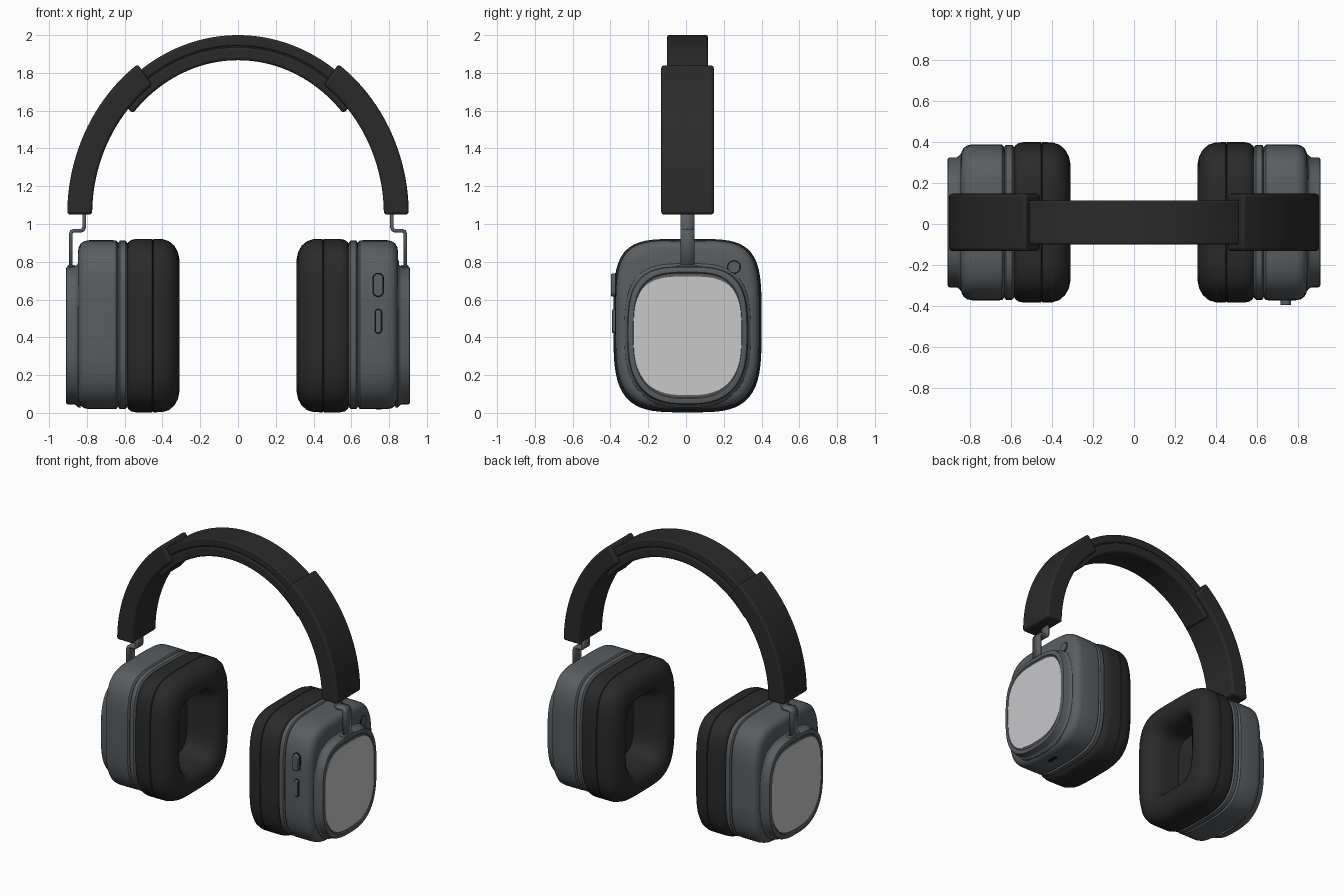
import bpy, bmesh
from math import sin, cos, pi, radians
from mathutils import Matrix, Vector

cube = bpy.data.objects.get("Cube")
if cube:
    bpy.data.objects.remove(cube, do_unlink=True)

YC = 0.008  # depth centre shared by all parts


def material(name, color, rough):
    m = bpy.data.materials.new(name)
    m.use_nodes = True
    m.diffuse_color = (*color, 1)
    node = m.node_tree.nodes["Principled BSDF"]
    node.inputs["Base Color"].default_value = (*color, 1)
    node.inputs["Roughness"].default_value = rough
    return m


BLACK = material("soft black", (0.023, 0.023, 0.023), 0.7)
GREY = material("slate grey", (0.10, 0.112, 0.12), 0.5)
LIGHT = material("light silver", (0.58, 0.58, 0.59), 0.5)
DARK = material("port black", (0.008, 0.008, 0.008), 0.8)


def finish(name, bm, mat, bevel=0, angle=35):
    """Turn a bmesh into a named object with smooth shading and optional bevel."""
    bmesh.ops.recalc_face_normals(bm, faces=bm.faces)
    me = bpy.data.meshes.new(name)
    bm.to_mesh(me)
    bm.free()
    me.materials.append(mat)
    me.shade_smooth()
    me.set_sharp_from_angle(angle=radians(angle))
    ob = bpy.data.objects.new(name, me)
    bpy.context.collection.objects.link(ob)
    if bevel:
        mod = ob.modifiers.new("round_edges", "BEVEL")
        mod.width = bevel
        mod.segments = 3
        mod.limit_method = "ANGLE"
        mod.angle_limit = radians(40)
    return ob


def skin(bm, loops):
    """Bridge successive closed loops and cap both ends."""
    n = len(loops[0])
    for a, b in zip(loops, loops[1:]):
        for i in range(n):
            bm.faces.new((a[i], a[(i + 1) % n], b[(i + 1) % n], b[i]))
    bm.faces.new(loops[0])
    bm.faces.new(loops[-1])


def loft(name, rings, hy, hz, zc, power, mat, side, n=96):
    """Rounded-square sections stacked along x; each ring is (x, inset)."""
    bm = bmesh.new()
    loops = []
    for x, inset in rings:
        loop = []
        for i in range(n):
            t = 2 * pi * i / n
            c, s = cos(t), sin(t)
            p = power + 0.3 if s > 0 else power - 0.3
            r = (abs(c) ** p + abs(s) ** p) ** (-1 / p)
            loop.append(bm.verts.new((side * x, YC + (hy - inset) * r * c,
                                      zc + (hz - inset) * r * s)))
        loops.append(loop)
    skin(bm, loops)
    return finish(name, bm, mat)


def arch(name, start, end, outer, inner, half_width, mat, bevel, steps=40):
    """Rectangular section swept along an elliptical arc; outer/inner are (rx, rz)."""
    bm = bmesh.new()
    loops = []
    for i in range(steps + 1):
        t = radians(start + (end - start) * i / steps)
        loops.append([bm.verts.new((rx * cos(t), YC + y, 1.05 + rz * sin(t)))
                      for (rx, rz), y in ((outer, -half_width), (outer, half_width),
                                          (inner, half_width), (inner, -half_width))])
    skin(bm, loops)
    return finish(name, bm, mat, bevel)


def pill(name, loc, rot, radius, half_len, depth, mat, bevel=0):
    """Capsule-shaped plate, long along local y and thick along local z."""
    bm = bmesh.new()
    outline = []
    for i in range(32):
        t = 2 * pi * (i + 0.5) / 32
        shift = half_len if sin(t) > 0 else -half_len
        outline.append((radius * cos(t), radius * sin(t) + shift))
    skin(bm, [[bm.verts.new((x, y, z)) for x, y in outline]
              for z in (-depth / 2, depth / 2)])
    ob = finish(name, bm, mat, bevel)
    ob.location = loc
    ob.rotation_euler = rot
    return ob


def box(name, center, size, mat, bevel):
    bm = bmesh.new()
    bmesh.ops.create_cube(bm, size=1, matrix=Matrix.Translation(Vector(center))
                          @ Matrix.Diagonal((*size, 1)))
    return finish(name, bm, mat, bevel)


# Headband: outer strip, inner pad and the two end sleeves
arch("headband_strip", 41, 139, (0.87, 0.95), (0.812, 0.892), 0.108, BLACK, 0.01, 72)
arch("headband_core", 41, 139, (0.83, 0.91), (0.76, 0.84), 0.1, BLACK, 0, 72)
arch("headband_pad", 41, 139, (0.807, 0.887), (0.737, 0.817), 0.108, BLACK, 0.014, 72)

for side, label in ((1, "left"), (-1, "right")):
    a, b = (0, 54) if side > 0 else (126, 180)
    arch(label + "_sleeve", a, b, (0.904, 0.984), (0.772, 0.849), 0.14, BLACK, 0.016)

    # Cranked metal arm between the sleeve and the cup
    bm = bmesh.new()
    path = ((0.814, 1.08), (0.814, 0.985), (0.819, 0.971), (0.83, 0.965),
            (0.868, 0.965), (0.881, 0.96), (0.886, 0.945), (0.886, 0.74))
    rows = [[bm.verts.new((side * x, YC + y, z)) for y in (-0.037, 0.037)] for x, z in path]
    for p, q in zip(rows, rows[1:]):
        bm.faces.new((p[0], p[1], q[1], q[0]))
    arm = finish(label + "_arm", bm, GREY)
    solid = arm.modifiers.new("thickness", "SOLIDIFY")
    solid.thickness = 0.02
    solid.offset = 0
    box(label + "_arm_socket", (side * 0.882, YC, 0.771), (0.04, 0.11, 0.024), GREY, 0.006)

    # Padded ear cushion with a seam and a deep opening
    loft(label + "_cushion",
         ((0.59, 0.04), (0.582, 0.018), (0.565, 0.005), (0.54, 0), (0.455, 0),
          (0.451, 0.006), (0.447, 0), (0.40, 0.001), (0.365, 0.012), (0.337, 0.036),
          (0.318, 0.07), (0.31, 0.11), (0.316, 0.145), (0.335, 0.172),
          (0.37, 0.193), (0.43, 0.205), (0.55, 0.21)),
         0.392, 0.459, 0.462, 4, BLACK, side)

    # Spacer ring and cup shell
    loft(label + "_spacer_ring",
         ((0.58, 0.03), (0.588, 0.012), (0.596, 0.003), (0.626, 0.003),
          (0.633, 0.012), (0.637, 0.03)),
         0.382, 0.449, 0.466, 4, GREY, side)
    loft(label + "_cup_shell",
         ((0.63, 0.03), (0.635, 0.012), (0.645, 0.001), (0.66, 0), (0.79, 0),
          (0.815, 0.005), (0.833, 0.018), (0.843, 0.036), (0.847, 0.06)),
         0.381, 0.447, 0.467, 4, GREY, side)

    # Flared outer rim holding the light plate
    loft(label + "_outer_rim",
         ((0.835, -0.018), (0.848, -0.015), (0.856, -0.006), (0.866, 0), (0.90, 0),
          (0.908, 0.004), (0.911, 0.011), (0.911, 0.03), (0.905, 0.036)),
         0.318, 0.365, 0.41, 3, GREY, side)
    loft(label + "_outer_plate", ((0.902, 0), (0.909, 0)),
         0.288, 0.314, 0.408, 3, LIGHT, side)

# Controls on the front of the left cup
front = (pi / 2, 0, 0)
for name, x, z, radius, half_len, y in (("large_button", 0.742, 0.677, 0.026, 0.034, -0.383),
                                        ("small_button", 0.743, 0.485, 0.016, 0.046, -0.377)):
    pill(name + "_gap", (x, -0.372, z), front, radius + 0.005, half_len, 0.006, DARK)
    pill(name, (x, y, z), front, radius, half_len, 0.028, GREY, 0.005)

# Microphone disc on the left cup face and port slot underneath
outward = (0, pi / 2, 0)
pill("microphone_gap", (0.846, 0.254, 0.772), outward, 0.037, 0, 0.006, DARK)
pill("microphone_disc", (0.847, 0.254, 0.772), outward, 0.032, 0, 0.012, GREY, 0.003)
pill("charging_port", (0.745, YC, 0.02), (0, 0, 0), 0.014, 0.03, 0.006, DARK)
